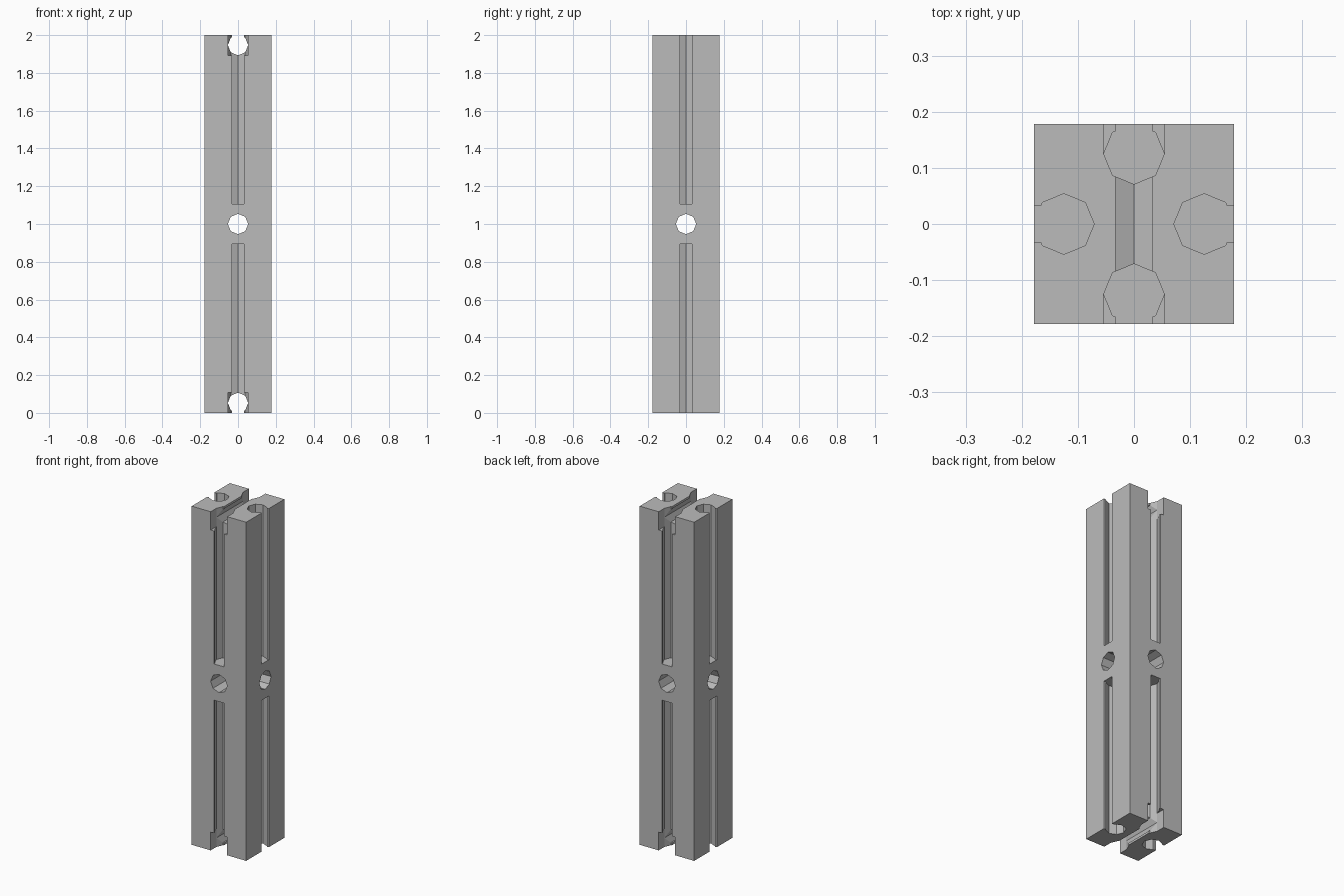
import bpy, bmesh
from math import radians, sin, cos
from mathutils import Matrix

HALF, HEIGHT = 0.178, 2.0      # bar half width and length
R, DEPTH = 0.054, 0.125        # octagon radius, distance of its centre from the bar axis
SLOT, OUT = 0.033, 0.25        # slot half width, how far cutters overshoot
POCKET = 0.108                 # height of the end pockets

cube = bpy.data.objects.get("Cube")
if cube:
    bpy.data.objects.remove(cube, do_unlink=True)

grey = bpy.data.materials.new("mid_grey")
grey.use_nodes = True
colour = (0.5, 0.5, 0.5, 1)
grey.diffuse_color = colour
grey.node_tree.nodes["Principled BSDF"].inputs["Base Color"].default_value = colour


def prism(name, profile, start, end, matrix=Matrix()):
    """Extrude a closed profile from start to end along local z."""
    bm = bmesh.new()
    face = bm.faces.new([bm.verts.new((u, v, start)) for u, v in profile])
    top = bmesh.ops.extrude_face_region(bm, geom=[face])["geom"]
    moved = [g for g in top if isinstance(g, bmesh.types.BMVert)]
    bmesh.ops.translate(bm, verts=moved, vec=(0, 0, end - start))
    bmesh.ops.recalc_face_normals(bm, faces=bm.faces)
    bm.transform(matrix)
    mesh = bpy.data.meshes.new(name)
    bm.to_mesh(mesh)
    bm.free()
    mesh.materials.append(grey)
    obj = bpy.data.objects.new(name, mesh)
    bpy.context.collection.objects.link(obj)
    return obj


def arc(first, last, centre=DEPTH):
    return [(R * cos(radians(a)), centre + R * sin(radians(a)))
            for a in range(first, last + 1, 45)]


# Profiles: octagon with a narrow mouth, half octagon with a wide mouth, plain octagon
neck = DEPTH + R * sin(radians(45)) + 0.002
channel = arc(135, 405) + [(SLOT, neck), (SLOT, OUT), (-SLOT, OUT), (-SLOT, neck)]
pocket = arc(180, 360) + [(R, OUT), (-R, OUT)]
octagon = arc(0, 315, 0)

bar = prism("slotted_bar", [(-HALF, -HALF), (HALF, -HALF), (HALF, HALF), (-HALF, HALF)],
            0, HEIGHT)
cutters = []

# Channels down each side, stopping short of the middle
for k in range(4):
    turn = Matrix.Rotation(radians(90 * k), 4, "Z")
    on_front_or_back = k % 2 == 0
    inset = POCKET - 0.02 if on_front_or_back else -0.05
    cutters.append(prism("channel_cutter", channel, inset, 0.893, turn))
    cutters.append(prism("channel_cutter", channel, 1.107, HEIGHT - inset, turn))
    if on_front_or_back:
        cutters.append(prism("pocket_cutter", pocket, -0.05, POCKET, turn))
        cutters.append(prism("pocket_cutter", pocket, HEIGHT - POCKET, HEIGHT + 0.05, turn))

# Grooves across both ends, running front to back
for angle, z in ((90, HEIGHT - HALF), (-90, HALF)):
    place = Matrix.Translation((0, 0, z)) @ Matrix.Rotation(radians(angle), 4, "X")
    cutters.append(prism("groove_cutter", channel, -OUT, OUT, place))

# Crossing holes through the middle
for axis in "XY":
    place = Matrix.Translation((0, 0, HEIGHT / 2)) @ Matrix.Rotation(radians(90), 4, axis)
    cutters.append(prism("hole_cutter", octagon, -OUT, OUT, place))

for cutter in cutters:
    cutter.hide_render = True
    mod = bar.modifiers.new(cutter.name, "BOOLEAN")
    mod.operation, mod.solver, mod.object = "DIFFERENCE", "EXACT", cutter

# Bake the cuts and discard the cutters
bpy.context.view_layer.update()
graph = bpy.context.evaluated_depsgraph_get()
result = bpy.data.meshes.new_from_object(bar.evaluated_get(graph))
bar.modifiers.clear()
bar.data = result
for cutter in cutters:
    bpy.data.objects.remove(cutter, do_unlink=True)
